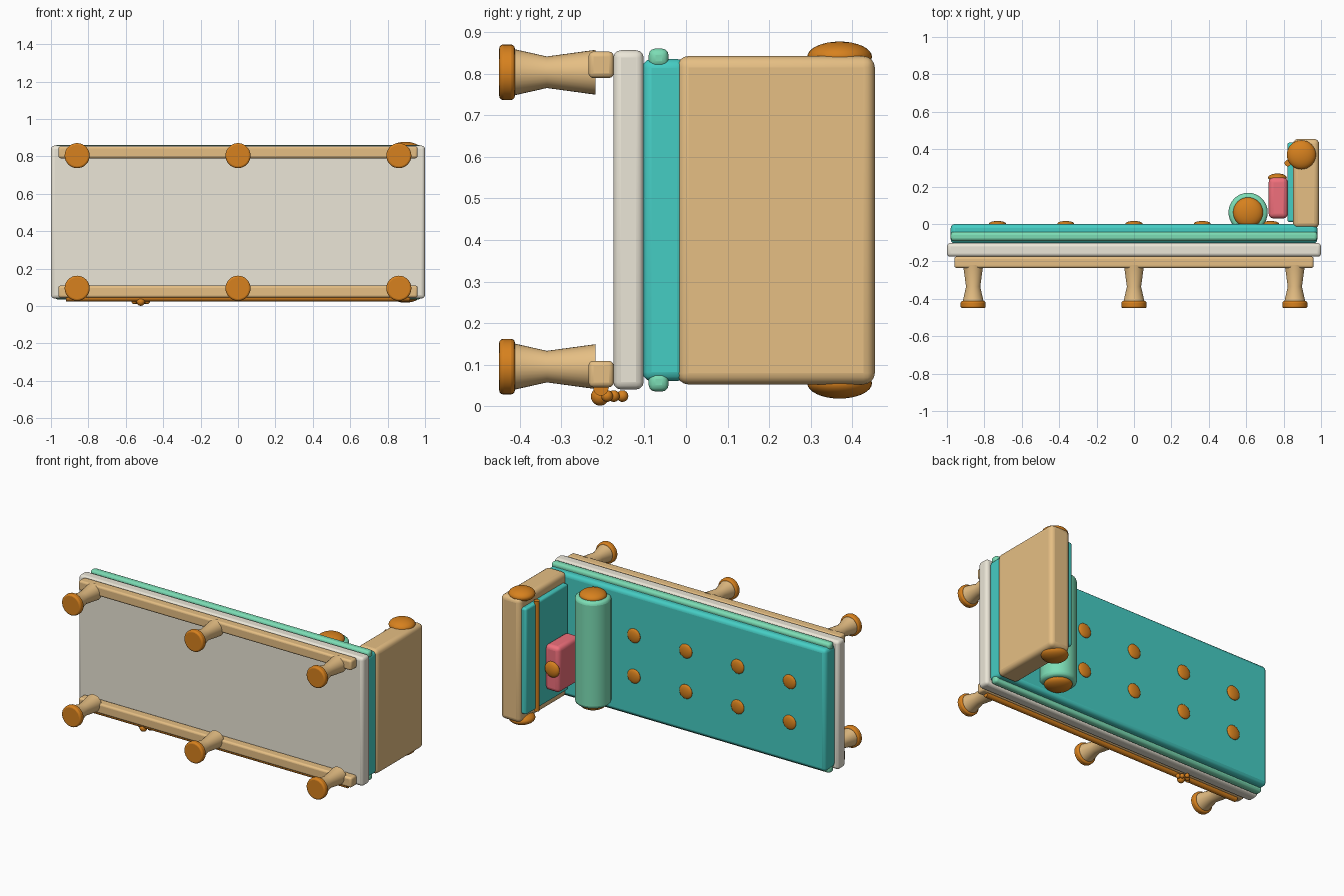
import bpy, bmesh, math
from mathutils import Matrix

if "Cube" in bpy.data.objects:
    bpy.data.objects.remove(bpy.data.objects["Cube"])

# The daybed lies on its back side: its own "up" points along +y, its depth along z
MID = 0.448


def material(name, rgb):
    m = bpy.data.materials.new(name)
    m.diffuse_color = (*rgb, 1)
    m.use_nodes = True
    m.node_tree.nodes["Principled BSDF"].inputs["Base Color"].default_value = m.diffuse_color
    return m


WOOD = material("tan wood", (0.79, 0.52, 0.23))
CREAM = material("cream", (0.83, 0.79, 0.68))
TEAL = material("teal fabric", (0.06, 0.61, 0.55))
GREEN = material("green fabric", (0.20, 0.72, 0.46))
BRASS = material("orange brass", (0.68, 0.22, 0.013))
PINK = material("pink fabric", (0.87, 0.16, 0.20))


def finish(name, bm, mat, bevel=0, segments=3):
    bmesh.ops.recalc_face_normals(bm, faces=bm.faces)
    mesh = bpy.data.meshes.new(name)
    bm.to_mesh(mesh)
    bm.free()
    ob = bpy.data.objects.new(name, mesh)
    bpy.context.collection.objects.link(ob)
    mesh.materials.append(mat)
    if bevel:
        mod = ob.modifiers.new("Bevel", 'BEVEL')
        mod.width, mod.segments = bevel, segments
        mod.limit_method, mod.angle_limit = 'ANGLE', math.radians(40)
    bpy.ops.object.select_all(action='DESELECT')
    bpy.context.view_layer.objects.active = ob
    ob.select_set(True)
    bpy.ops.object.shade_smooth_by_angle(angle=math.radians(35))
    return ob


def box(name, x, y, z, mat, bevel=0.02, segments=3):
    bm = bmesh.new()
    size = [b - a for a, b in (x, y, z)]
    mid = [(a + b) / 2 for a, b in (x, y, z)]
    bmesh.ops.create_cube(bm, size=1, matrix=Matrix.Translation(mid) @ Matrix.Diagonal((*size, 1)))
    return finish(name, bm, mat, bevel, segments)


def ball(name, centre, radii, mat):
    bm = bmesh.new()
    bmesh.ops.create_uvsphere(bm, u_segments=32, v_segments=16, radius=1,
                              matrix=Matrix.Translation(centre) @ Matrix.Diagonal((*radii, 1)))
    return finish(name, bm, mat)


def turned(name, profile, centre, axis, mat, bevel=0):
    """Stack of rings (offset along axis, radius), capped at both ends."""
    bm = bmesh.new()
    n, rings = 32, []
    a = "xyz".index(axis)
    for h, r in profile:
        ring = []
        for i in range(n):
            p = list(centre)
            t = 2 * math.pi * i / n
            p[a] += h
            p[(a + 1) % 3] += r * math.cos(t)
            p[(a + 2) % 3] += r * math.sin(t)
            ring.append(bm.verts.new(p))
        rings.append(ring)
    for lo, hi in zip(rings, rings[1:]):
        for i in range(n):
            bm.faces.new((lo[i], lo[(i + 1) % n], hi[(i + 1) % n], hi[i]))
    bm.faces.new(rings[0])
    bm.faces.new(rings[-1])
    return finish(name, bm, mat, bevel)


# Platform and mattress
box("platform", (-1, 1), (-0.175, -0.102), (0.04, 0.857), CREAM, 0.018)
box("mattress", (-0.98, 0.98), (-0.105, 0.0), (0.06, 0.836), TEAL, 0.022)

# Rails, piping, legs and feet on both long sides
for side, rail_z, pipe_z, leg_z in (("front", 0.077, 0.058, 0.095), ("rear", 0.822, 0.838, 0.804)):
    box(side + "_rail", (-0.96, 0.96), (-0.235, -0.174), (rail_z - 0.032, rail_z + 0.032), WOOD, 0.012)
    box(side + "_piping", (-0.98, 0.98), (-0.09, -0.042), (pipe_z - 0.023, pipe_z + 0.023), GREEN, 0.016)
    for i, x in enumerate((-0.86, 0, 0.86)):
        turned(f"{side}_leg_{i}", [(-0.415, 0.056), (-0.335, 0.038), (-0.218, 0.054)],
               (x, 0, leg_z), "y", WOOD)
        turned(f"{side}_foot_{i}", [(-0.45, 0.067), (-0.412, 0.067)], (x, 0, leg_z), "y", BRASS, 0.01)

# Tufting buttons
for i in range(5):
    for j, z in enumerate((0.315, 0.572)):
        ball(f"mattress_button_{i}_{j}", (-0.73 + 0.365 * i, 0.002, z), (0.045, 0.014, 0.045), BRASS)

# Headrest with padded panel, trim bar and end caps
box("headrest", (0.85, 0.99), (-0.022, 0.455), (0.052, 0.843), WOOD, 0.028, 4)
box("headrest_panel", (0.82, 0.87), (0.01, 0.435), (0.11, 0.785), TEAL, 0.012)
turned("headrest_trim", [(-0.35, 0.017), (0.35, 0.017)], (0.822, 0.325, MID), "z", BRASS)
for side, z in (("front", 0.055), ("rear", 0.841)):
    ball(side + "_headrest_cap", (0.895, 0.37, z), (0.078, 0.078, 0.037), BRASS)

# Bolster with end caps
turned("bolster", [(-0.34, 0.105), (0.34, 0.105)], (0.61, 0.062, MID), "z", GREEN, 0.02)
for side, z in (("front", MID - 0.342), ("rear", MID + 0.342)):
    ball(side + "_bolster_cap", (0.61, 0.062, z), (0.08, 0.08, 0.035), BRASS)

# Small cushion and its button
box("cushion", (0.72, 0.822), (0.03, 0.248), (0.2, 0.49), PINK, 0.025, 4)
ball("cushion_button", (0.767, 0.248, 0.345), (0.05, 0.022, 0.05), BRASS)

# Brass bar along the front rail with a beaded ornament
turned("front_trim_bar", [(-0.92, 0.018), (0.92, 0.018)], (0, -0.205, 0.043), "x", BRASS)
ball("ornament_centre", (-0.52, -0.207, 0.023), (0.022, 0.022, 0.022), BRASS)
for i, (x, y) in enumerate(((-0.555, -0.19), (-0.485, -0.19), (-0.54, -0.174), (-0.5, -0.174), (-0.52, -0.153))):
    ball(f"ornament_bead_{i}", (x, y, 0.024), (0.014, 0.014, 0.014), BRASS)
